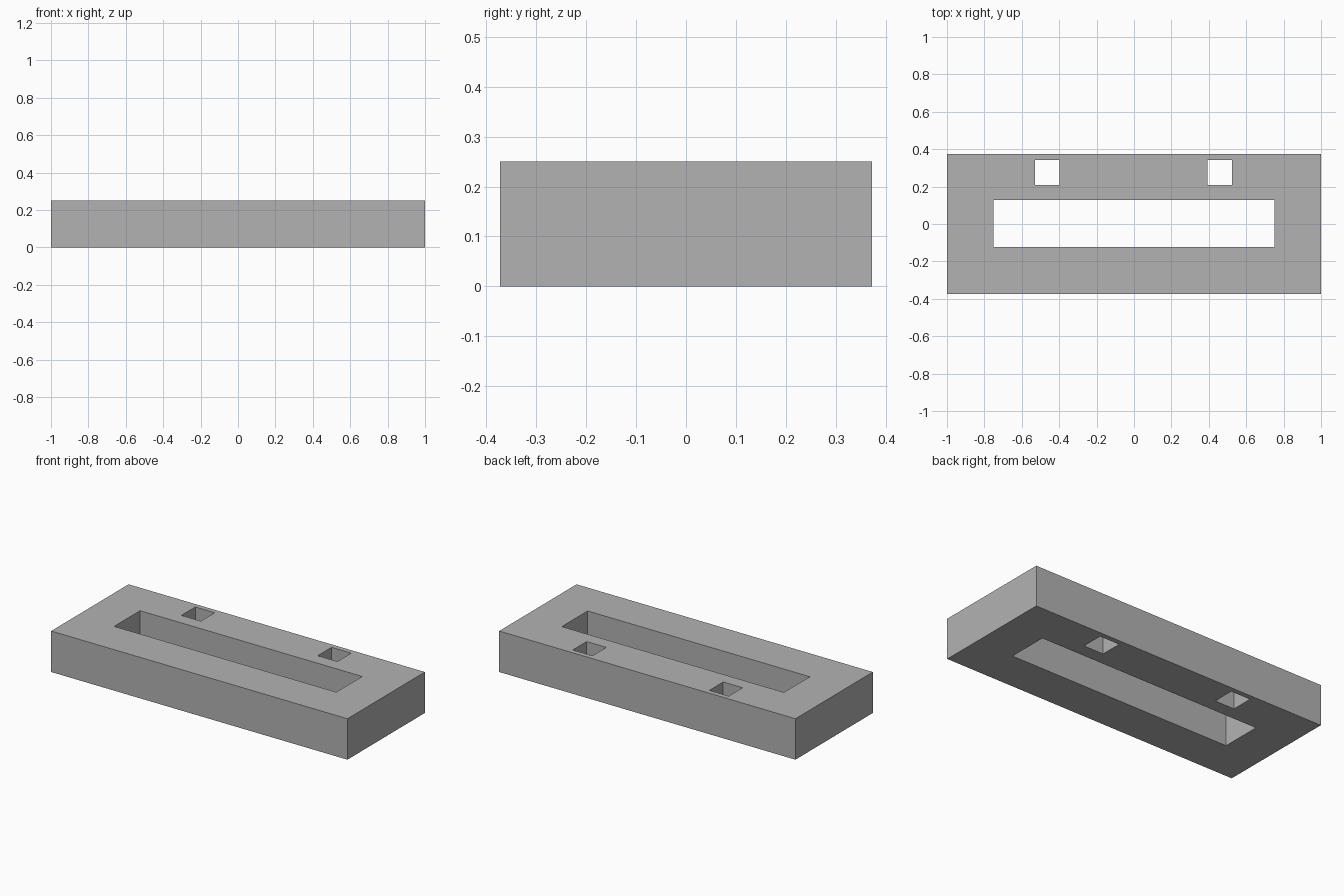
import bpy
import bmesh

cube = bpy.data.objects.get("Cube")
if cube:
    bpy.data.objects.remove(cube, do_unlink=True)

HEIGHT = 0.25
OUTLINE = (-1.0, 1.0, -0.373, 0.373)
# Through openings as x min, x max, y min, y max
SLOT = (-0.75, 0.75, -0.123, 0.127)
LEFT_HOLE = (0.392, 0.525, 0.208, 0.342)
RIGHT_HOLE = (-0.528, -0.397, 0.208, 0.342)
OPENINGS = (SLOT, LEFT_HOLE, RIGHT_HOLE)


def is_open(x, y):
    return any(a < x < b and c < y < d for a, b, c, d in OPENINGS)


def make_material(name, value):
    mat = bpy.data.materials.new(name)
    mat.use_nodes = True
    colour = (value, value, value, 1)
    mat.diffuse_color = colour
    mat.node_tree.nodes["Principled BSDF"].inputs["Base Color"].default_value = colour
    return mat


# Flat plan of the block, leaving out the openings
xs = sorted({v for r in (OUTLINE, *OPENINGS) for v in r[:2]})
ys = sorted({v for r in (OUTLINE, *OPENINGS) for v in r[2:]})
bm = bmesh.new()
grid = [[bm.verts.new((x, y, 0)) for y in ys] for x in xs]
for i in range(len(xs) - 1):
    for j in range(len(ys) - 1):
        if not is_open((xs[i] + xs[i + 1]) / 2, (ys[j] + ys[j + 1]) / 2):
            bm.faces.new((grid[i][j], grid[i + 1][j],
                          grid[i + 1][j + 1], grid[i][j + 1]))
bmesh.ops.delete(bm, geom=[v for v in bm.verts if not v.link_faces], context="VERTS")

# Raise the plan to full thickness, keeping the underside
raised = bmesh.ops.extrude_face_region(bm, geom=bm.faces[:], use_keep_orig=True)
top = [g for g in raised["geom"] if isinstance(g, bmesh.types.BMVert)]
bmesh.ops.translate(bm, verts=top, vec=(0, 0, HEIGHT))
bmesh.ops.recalc_face_normals(bm, faces=bm.faces[:])

mesh = bpy.data.meshes.new("slotted_block")
bm.to_mesh(mesh)
bm.free()
mesh.materials.append(make_material("plain grey", 0.45))
block = bpy.data.objects.new("slotted_block", mesh)
bpy.context.collection.objects.link(block)
